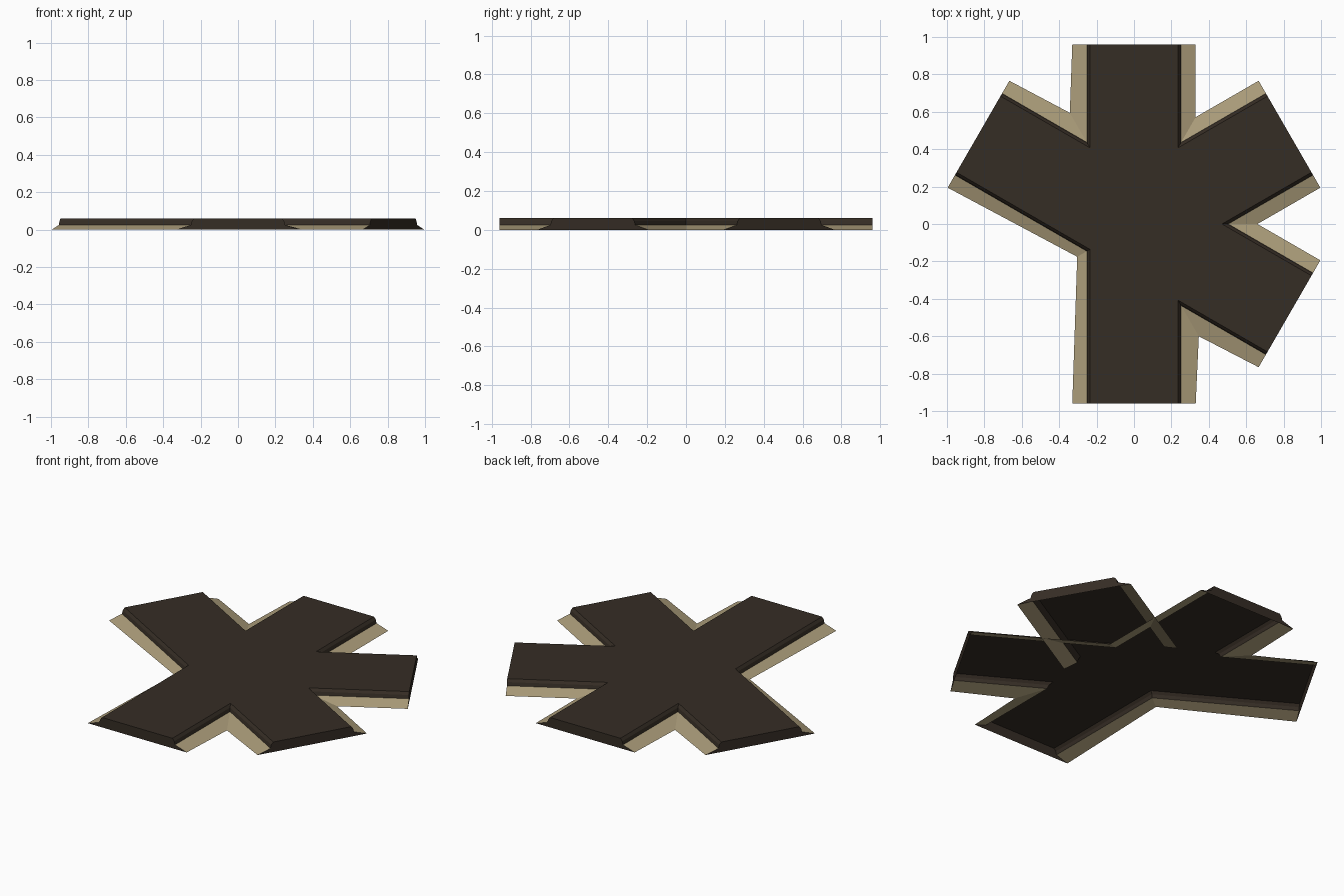
import bpy, bmesh, math
from mathutils import Vector

if "Cube" in bpy.data.objects:
    bpy.data.objects.remove(bpy.data.objects["Cube"])

# Road cross-section from crown to ground: (half width, height)
PROFILE = [(0.235, 0.06), (0.247, 0.045), (0.252, 0.025), (0.33, 0.0)]
REACH = 0.96


def material(name, colour):
    m = bpy.data.materials.new(name)
    m.diffuse_color = (*colour, 1)
    m.use_nodes = True
    m.node_tree.nodes["Principled BSDF"].inputs["Base Color"].default_value = m.diffuse_color
    return m


ASPHALT = material("dark asphalt", (0.036, 0.026, 0.018))
SAND = material("sandy verge", (0.41, 0.335, 0.195))


def polar(deg, r):
    a = math.radians(deg)
    return Vector((math.cos(a) * r, math.sin(a) * r))


def finish(name, bm):
    me = bpy.data.meshes.new(name)
    bm.to_mesh(me)
    bm.free()
    me.materials.append(ASPHALT)
    me.materials.append(SAND)
    ob = bpy.data.objects.new(name, me)
    bpy.context.collection.objects.link(ob)
    return ob


def build(name, outline, cap_edges, open_edges=()):
    """Nested outlines down the profile, flat top, open underside, end caps."""
    bm = bmesh.new()
    rings = [[bm.verts.new((p.x, p.y, z)) for p in outline(w, z)] for w, z in PROFILE]
    n = len(rings[0])
    bm.faces.new(rings[0])
    for i in range(n):
        j = (i + 1) % n
        if i in open_edges:
            continue
        if i in cap_edges:
            bm.faces.new([r[i] for r in rings] + [r[j] for r in reversed(rings)])
            continue
        for k in range(len(rings) - 1):
            a, b = rings[k], rings[k + 1]
            f = bm.faces.new((a[i], b[i], b[j], a[j]))
            f.material_index = 1 if k == len(rings) - 2 else 0
    # outward normals
    bm.normal_update()
    for f in bm.faces:
        c = f.calc_center_median()
        if f.normal.z < -0.01 or (abs(f.normal.z) < 0.01 and f.normal.dot(Vector((c.x, c.y, 0))) < 0):
            f.normal_flip()
    return finish(name, bm)


# Four-armed junction
ARMS = [90, 150, 270, 330]
# Slight stretch of the inner corners where neighbouring arms meet
STRETCH_GROUND = [1.04, 0.92, 1.05, 1.0]


def junction_outline(w, z):
    pts = []
    for i, a in enumerate(ARMS):
        b = ARMS[(i + 1) % 4] + (360 if i == 3 else 0)
        pts += [polar(a, REACH) + polar(a - 90, w), polar(a, REACH) + polar(a + 90, w)]
        r = w / math.sin(math.radians((b - a) / 2))
        pts.append(polar((a + b) / 2, r * (STRETCH_GROUND[i] if z == 0 else 1)))
    return pts


build("road_junction", junction_outline, cap_edges=(0, 3, 6, 9))


# Separate side road running into the junction
def side_outline(w, z):
    far, near = polar(30, REACH), polar(30, 0.21)
    right, left = polar(-60, w), polar(120, w)
    return [far + right, far + left, near + left, near + right]


build("side_road", side_outline, cap_edges=(0,), open_edges=(2,))
